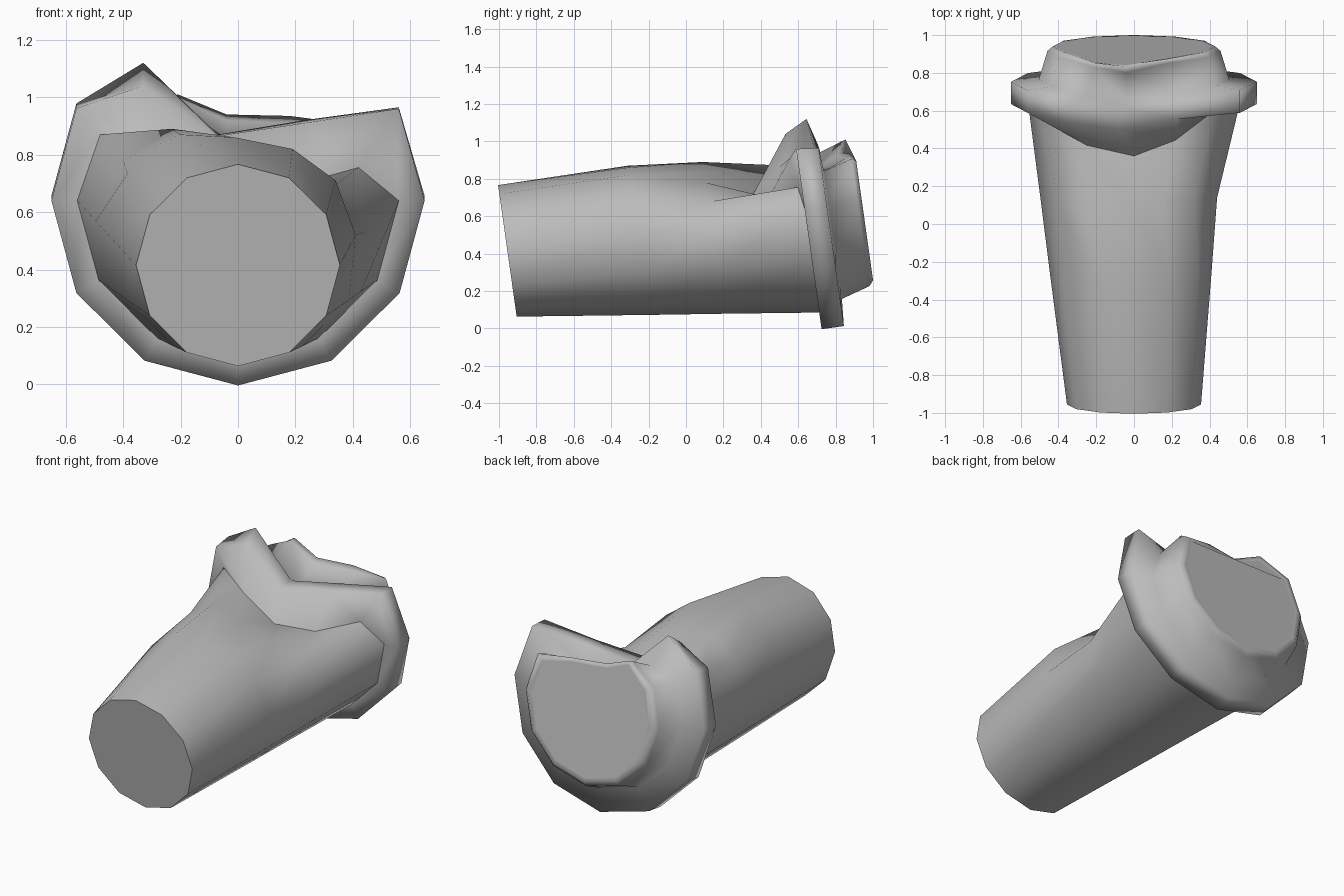
import bpy, bmesh, math
from mathutils import Vector

cube = bpy.data.objects.get("Cube")
if cube:
    bpy.data.objects.remove(cube)

SIDES = 12
LEAN = math.asin(0.14)
AXIS = Vector((0, math.cos(LEAN), math.sin(LEAN)))
UP = Vector((0, -math.sin(LEAN), math.cos(LEAN)))
BASE = Vector((0, -0.955, 0.415))

paper = bpy.data.materials.new("grey_paper")
paper.use_nodes = True
grey = (0.5, 0.5, 0.5, 1)
paper.diffuse_color = grey
bsdf = next(n for n in paper.node_tree.nodes if n.type == 'BSDF_PRINCIPLED')
bsdf.inputs["Base Color"].default_value = grey
bsdf.inputs["Roughness"].default_value = 0.8


def ring_points(along, radius, dents):
    """Tilted circle; dents move the corner at an angle to (x, z, shift along axis)."""
    points = []
    for i in range(SIDES):
        degrees = i * 360 // SIDES
        a = math.radians(degrees)
        p = BASE + AXIS * along + UP * radius * math.sin(a)
        p.x = radius * math.cos(a)
        if degrees in dents:
            x, z, shift = dents[degrees]
            y = BASE.y + (along + shift - AXIS.z * (z - BASE.z)) / AXIS.y
            p = Vector((x, y, z))
        points.append(p)
    return points


def loft(rings):
    """Skin the rings and return the bmesh with its first and last loops."""
    bm = bmesh.new()
    loops = [[bm.verts.new(p) for p in ring_points(*r)] for r in rings]
    for low, high in zip(loops, loops[1:]):
        for i in range(SIDES):
            j = (i + 1) % SIDES
            bm.faces.new((low[i], low[j], high[j], high[i]))
    return bm, loops[0], loops[-1]


def cap(bm, loop):
    """Close a loop with a flat face behind a crisp edge."""
    bm.faces.new(loop)
    for i in range(SIDES):
        bm.edges.get((loop[i - 1], loop[i])).smooth = False


def finish(name, bm):
    bmesh.ops.recalc_face_normals(bm, faces=bm.faces[:])
    mesh = bpy.data.meshes.new(name)
    bm.to_mesh(mesh)
    bm.free()
    mesh.materials.append(paper)
    obj = bpy.data.objects.new(name, mesh)
    bpy.context.collection.objects.link(obj)
    bpy.ops.object.select_all(action='DESELECT')
    obj.select_set(True)
    bpy.context.view_layer.objects.active = obj
    bpy.ops.object.shade_smooth_by_angle(angle=math.radians(110), keep_sharp_edges=True)


# Crumpled seam where the cup wall meets the lid rim
seam = {30: (0.42, 0.755, -0.02), 60: (0.22, 0.7, -0.18), 90: (0, 0.72, -0.26),
        120: (-0.25, 0.82, -0.19), 150: (-0.48, 0.87, -0.055)}

# Crushed cup wall with a flat base
bm, first, last = loft([
    (0, 0.355, {}),
    (0.7, 0.445, {0: (0.41, 0.52, 0), 30: (0.34, 0.71, 0), 60: (0.19, 0.82, 0),
                  90: (-0.01, 0.86, 0), 120: (-0.2, 0.87, 0)}),
    (1.1, 0.495, {0: (0.44, 0.53, 0), 30: (0.32, 0.68, 0.02), 60: (0.16, 0.78, 0),
                  90: (-0.02, 0.84, 0), 120: (-0.23, 0.89, 0), 150: (-0.4, 0.78, 0)}),
    (1.605, 0.56, seam),
])
cap(bm, first)
finish("cup", bm)

# Lid: wide folded rim, groove, sloping wall and flat top
bm, first, last = loft([
    (1.605, 0.555, seam),
    (1.605, 0.65, {30: (0.56, 0.96, 0), 60: (0.23, 0.91, -0.04), 90: (-0.07, 0.865, -0.1),
                   120: (-0.33, 1.04, -0.045)}),
    (1.725, 0.65, {30: (0.56, 0.965, 0), 60: (0.23, 0.92, -0.06), 90: (-0.07, 0.87, -0.1),
                   120: (-0.33, 1.12, -0.043)}),
    (1.735, 0.505, {30: (0.43, 0.84, 0), 60: (0.2, 0.83, -0.03), 90: (-0.04, 0.83, -0.07),
                    120: (-0.24, 0.93, -0.03)}),
    (1.89, 0.458, {60: (0.19, 0.91, -0.03), 90: (-0.04, 0.92, -0.08),
                   120: (-0.22, 1.0, -0.04)}),
    (1.914, 0.43, {60: (0.18, 0.935, -0.03), 90: (-0.04, 0.94, -0.07),
                   120: (-0.21, 1.01, -0.04)}),
    (1.91, 0.4, {60: (0.17, 0.91, -0.03), 90: (-0.04, 0.915, -0.06),
                 120: (-0.2, 0.98, -0.04)}),
])
cap(bm, last)
finish("lid", bm)
